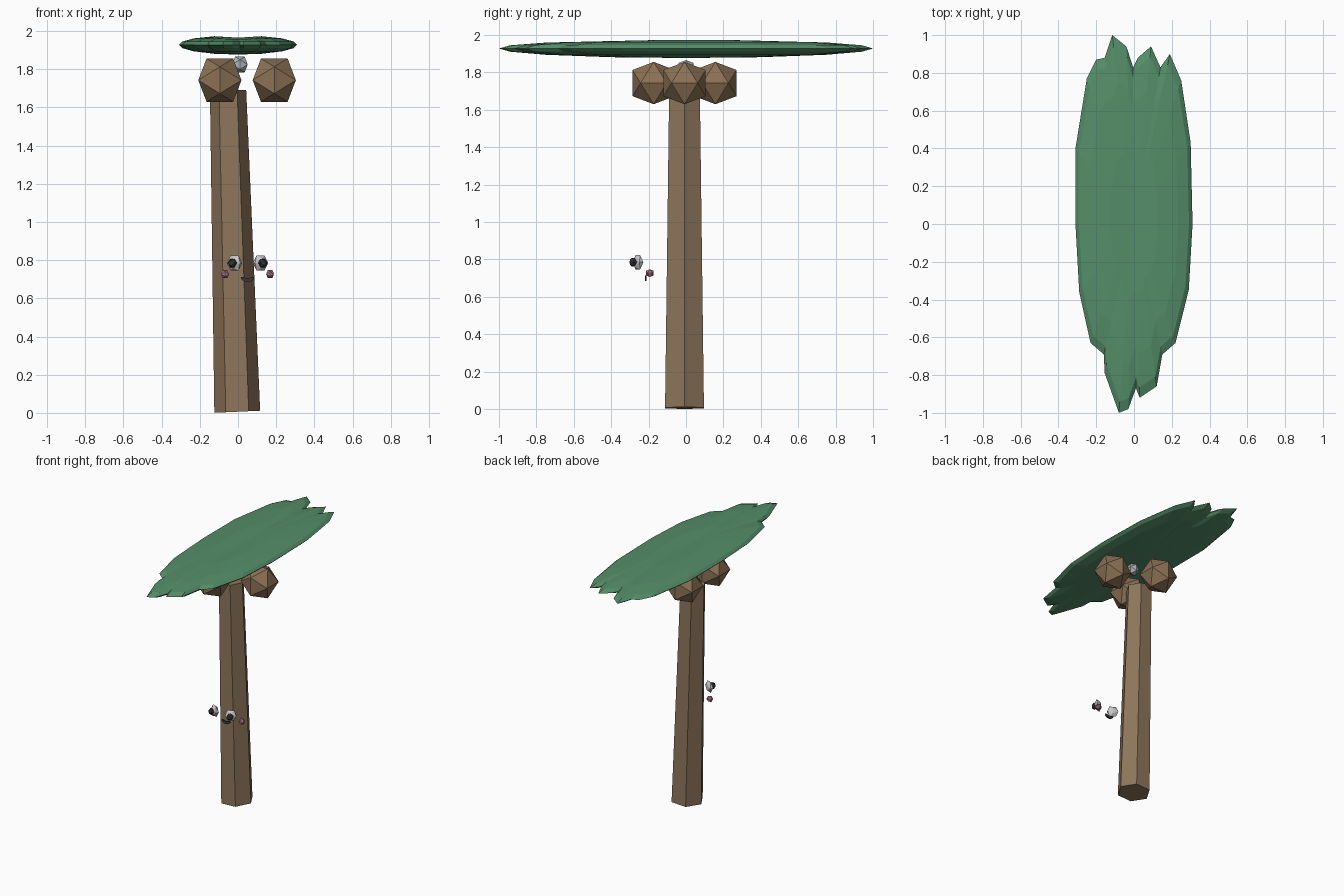
import bpy, bmesh
from math import sin, cos, pi, atan2
from mathutils import Vector, Matrix

if "Cube" in bpy.data.objects:
    bpy.data.objects.remove(bpy.data.objects["Cube"])


def material(name, rgb):
    m = bpy.data.materials.new(name)
    m.diffuse_color = (*rgb, 1)
    m.use_nodes = True
    m.node_tree.nodes["Principled BSDF"].inputs["Base Color"].default_value = m.diffuse_color
    return m


BARK = material("bark", (0.27, 0.18, 0.105))
NUT = material("nut_shell", (0.26, 0.165, 0.09))
GREEN = material("leaf_green", (0.09, 0.27, 0.14))
WHITE = material("eye_white", (0.75, 0.75, 0.75))
DARK = material("dark", (0.04, 0.04, 0.045))
PINK = material("pink", (0.42, 0.2, 0.25))
PALE = material("pale_grey", (0.45, 0.47, 0.5))


def finish(name, bm, mat):
    bmesh.ops.recalc_face_normals(bm, faces=bm.faces)
    me = bpy.data.meshes.new(name)
    bm.to_mesh(me)
    bm.free()
    ob = bpy.data.objects.new(name, me)
    bpy.context.collection.objects.link(ob)
    me.materials.append(mat)
    return ob


def ico(name, pos, r, mat, scale=(1, 1, 1), turn=0):
    """Icosahedron with its edges lined up with the axes."""
    t = (1 + 5 ** 0.5) / 2
    k = r / (1 + t * t) ** 0.5
    bm = bmesh.new()
    for a in (-1, 1):
        for b in (-t, t):
            for v in ((a, 0, b), (0, b, a), (b, a, 0)):
                bm.verts.new(Vector(v) * k)
    bmesh.ops.convex_hull(bm, input=bm.verts[:])
    bm.transform(Matrix.Translation(pos) @ Matrix.Rotation(turn, 4, 'Z')
                 @ Matrix.Diagonal((*scale, 1)))
    return finish(name, bm, mat)


# Leaning six-sided trunk
bm = bmesh.new()
rings = []
for cx, cz, r in ((-0.004, 0.006, 0.12), (-0.052, 1.688, 0.095)):
    rings.append([bm.verts.new((cx + r * cos(i * pi / 3), -0.008 + r * sin(i * pi / 3),
                                cz + 0.045 * r * cos(i * pi / 3))) for i in range(6)])
for i in range(6):
    j = (i + 1) % 6
    bm.faces.new((rings[0][i], rings[0][j], rings[1][j], rings[1][i]))
bm.faces.new(rings[0])
bm.faces.new(rings[1])
finish("trunk", bm, BARK)

# Three nuts in a ring under the leaves, and the small pale crown bud
for i in range(3):
    a = i * 2 * pi / 3
    ico(f"nut_{i + 1}", (0.19 * cos(a), -0.008 + 0.165 / 0.866 * sin(a), 1.743), 0.133, NUT)
ico("crown_bud", (0.01, 0, 1.825), 0.048, PALE)

# Leaf canopy: ragged outline, domed above and below
outline = [(-.31, .40), (-.25, .77), (-.20, .87), (-.155, .88), (-.115, 1), (-.04, .94),
           (-.005, .83), (.02, .88), (.09, .94), (.14, .83), (.19, .90), (.25, .76),
           (.30, .43), (.31, 0), (.29, -.35), (.22, -.63), (.15, -.69), (.12, -.86),
           (.03, -.92), (.01, -.87), (-.03, -.98), (-.08, -1), (-.155, -.79),
           (-.16, -.69), (-.23, -.63), (-.29, -.36), (-.31, 0)]
bm = bmesh.new()
n = len(outline)
rim = [bm.verts.new((x, y, 1.928)) for x, y in outline]
for side in (1, -1):
    def point(x, y, f):
        dip = 0.015 * max(0, 1 - abs(x) / 0.15) * (1 - f) if side > 0 else 0
        return bm.verts.new((x, y, 1.928 + side * 0.051 * (1 - f * f) ** 0.5 - dip))
    prev = rim
    for f in (0.94, 0.75, 0.4):
        cur = [point(x * f, y * f, f) for x, y in outline]
        for i in range(n):
            j = (i + 1) % n
            bm.faces.new((prev[i], prev[j], cur[j], cur[i]))
        prev = cur
    tip = point(0, 0, 0)
    for i in range(n):
        bm.faces.new((prev[i], prev[(i + 1) % n], tip))
finish("leaf_canopy", bm, GREEN)

# Face: splayed flattened eyes, pupils and cheeks, floating before the trunk
FX = 0.05
for s, label in ((-1, "left"), (1, "right")):
    ico(f"{label}_eye", (FX + s * 0.068, -0.257, 0.785), 0.046, WHITE, (1, 0.5, 1), s * 0.5)
    ico(f"{label}_pupil", (FX + s * 0.08, -0.283, 0.785), 0.026, DARK, (1, 0.8, 1), s * 0.5)
    ico(f"{label}_cheek", (FX + s * 0.118, -0.193, 0.727), 0.024, PINK)

# Smiling mouth: thin curved strip
bm = bmesh.new()
rows = []
for i in range(7):
    u = i / 3 - 1
    x, z = FX + 0.035 * u, 0.696 + 0.012 * u * u
    h = 0.01 if abs(u) < 0.9 else 0.005
    rows.append([bm.verts.new((x, -0.215 + dy, z + dz))
                 for dy, dz in ((-.005, -h), (.005, -h), (.005, h), (-.005, h))])
for a, b in zip(rows, rows[1:]):
    for k in range(4):
        bm.faces.new((a[k], a[(k + 1) % 4], b[(k + 1) % 4], b[k]))
bm.faces.new(rows[0])
bm.faces.new(rows[-1])
finish("mouth", bm, DARK)
